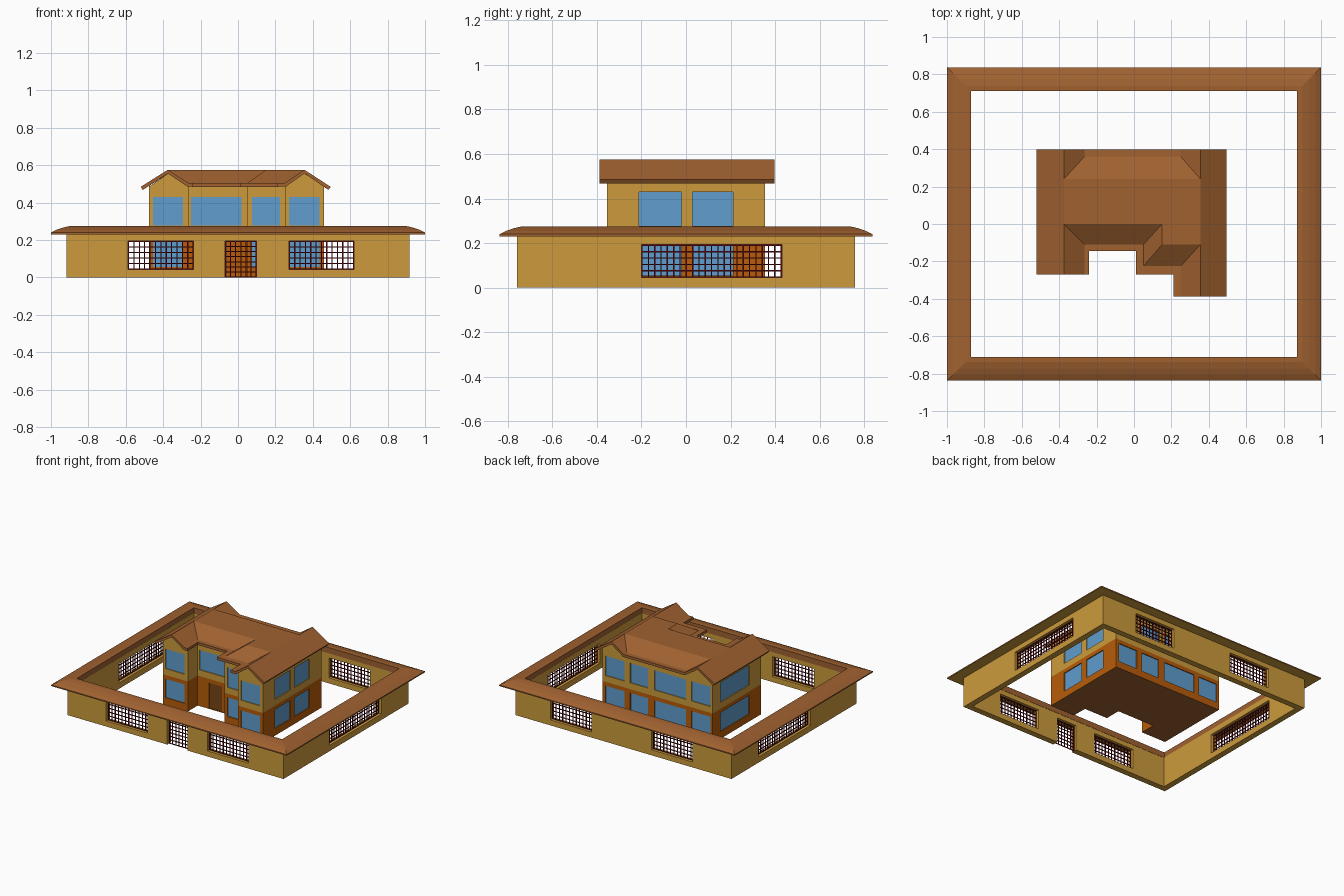
import bpy, bmesh

if "Cube" in bpy.data.objects:
    bpy.data.objects.remove(bpy.data.objects["Cube"])

def material(name, r, g, b):
    m = bpy.data.materials.new(name)
    m.diffuse_color = (r, g, b, 1)
    m.use_nodes = True
    m.node_tree.nodes["Principled BSDF"].inputs["Base Color"].default_value = m.diffuse_color
    return m

TAN = material("tan_plaster", 0.61, 0.33, 0.045)
ROOF = material("brown_roof", 0.35, 0.12, 0.03)
ORANGE = material("orange_plaster", 0.48, 0.11, 0.003)
GLASS = material("blue_glass", 0.115, 0.34, 0.62)
IRON = material("maroon_iron", 0.10, 0.002, 0.006)
DOOR = material("dark_wood", 0.19, 0.06, 0.008)

def finish(name, bm, *mats, rule=None, normals=True):
    if normals:
        bmesh.ops.recalc_face_normals(bm, faces=bm.faces)
    bm.normal_update()
    if rule:
        for f in bm.faces:
            f.material_index = rule(f)
    me = bpy.data.meshes.new(name)
    bm.to_mesh(me)
    bm.free()
    for m in mats:
        me.materials.append(m)
    ob = bpy.data.objects.new(name, me)
    bpy.context.collection.objects.link(ob)
    return ob

def box(bm, lo, hi):
    v = bmesh.ops.create_cube(bm, size=1)["verts"]
    for p in v:
        p.co = [(lo[i] + hi[i]) / 2 + p.co[i] * (hi[i] - lo[i]) for i in range(3)]

def panel(bm, axis, at, t0, t1, a0, a1, z0, z1):
    """Box lying on a wall: axis is the wall normal, t0..t1 is measured along it."""
    n0, n1 = sorted((at + t0, at + t1))
    if axis == "x":
        box(bm, (n0, a0, z0), (n1, a1, z1))
    else:
        box(bm, (a0, n0, z0), (a1, n1, z1))

def prism(bm, pts, vec):
    f = bm.faces.new([bm.verts.new(p) for p in pts])
    r = bmesh.ops.extrude_face_region(bm, geom=[f], use_keep_orig=True)
    bmesh.ops.translate(bm, vec=vec, verts=[e for e in r["geom"] if isinstance(e, bmesh.types.BMVert)])

def rect_ring(bm, profile, hx, hy):
    """Sweep a closed (inset, z) profile around a rectangle."""
    rings = []
    for d, z in profile:
        rings.append([bm.verts.new((sx * (hx - d), sy * (hy - d), z))
                      for sx, sy in ((-1, -1), (1, -1), (1, 1), (-1, 1))])
    for i, r in enumerate(rings):
        s = rings[(i + 1) % len(rings)]
        for j in range(4):
            k = (j + 1) % 4
            bm.faces.new((r[j], r[k], s[k], s[j]))

def cut(ob, cutter):
    m = ob.modifiers.new("openings", "BOOLEAN")
    m.operation = "DIFFERENCE"
    m.solver = "EXACT"
    m.object = cutter

def hide(ob):
    ob.hide_render = True
    ob.hide_viewport = True

# ---- Perimeter wall with openings and grilles
WX, WY, T = 0.917, 0.758, 0.046
openings = [("y", -WY, -0.07, 0.10, 0.0, 0.195)]
for s in (-1, 1):
    openings += [("y", s * WY, -0.588, -0.237, 0.042, 0.195),
                 ("y", s * WY, 0.272, 0.62, 0.042, 0.195),
                 ("x", s * WX, -0.2, 0.43, 0.045, 0.193)]

bm = bmesh.new()
rect_ring(bm, [(0, 0), (0, 0.235), (T, 0.235), (T, 0)], WX, WY)
wall = finish("perimeter_wall", bm, TAN)

bm = bmesh.new()
for ax, at, a0, a1, z0, z1 in openings:
    panel(bm, ax, at, -0.07, 0.07, a0, a1, z0 if z0 else -0.02, z1)
wall_cutter = finish("wall_opening_cutter", bm, TAN)
hide(wall_cutter)
cut(wall, wall_cutter)

bm = bmesh.new()
B = 0.0028
for ax, at, a0, a1, z0, z1 in openings:
    mid = at - T / 2 * (1 if at > 0 else -1)
    na, nz = round((a1 - a0) / 0.0285), round((z1 - z0) / 0.0285)
    for i in range(na + 1):
        c = a0 + B + (a1 - a0 - 2 * B) * i / na
        panel(bm, ax, mid, -B, B, c - B, c + B, z0, z1)
    for i in range(nz + 1):
        c = z0 + B + (z1 - z0 - 2 * B) * i / nz
        panel(bm, ax, mid, -B * 0.9, B * 0.9, a0, a1, c - B, c + B)
finish("wall_grilles", bm, IRON)

# Curved coping on the wall, plaster underneath
bm = bmesh.new()
rect_ring(bm, [(0, 0.231), (0, 0.24), (0.03, 0.255), (0.065, 0.267), (0.1, 0.275),
               (0.128, 0.275), (0.128, 0.231)], 1.0, 0.838)
finish("wall_coping", bm, ROOF, TAN, rule=lambda f: 1 if f.normal.z < -0.5 else 0)

# ---- House storeys from one footprint
PLAN = [(-0.475, -0.23), (-0.265, -0.23), (-0.265, -0.11), (0.05, -0.11), (0.05, -0.235),
        (0.25, -0.235), (0.25, -0.355), (0.46, -0.355), (0.46, 0.355), (-0.475, 0.355)]
FLOOR, TOP = 0.23, 0.49

bm = bmesh.new()
prism(bm, [(x, y, 0) for x, y in PLAN], (0, 0, FLOOR))
lower = finish("ground_storey", bm, ORANGE, ROOF, rule=lambda f: 1 if f.normal.z < -0.5 else 0)
bm = bmesh.new()
prism(bm, [(x, y, FLOOR) for x, y in PLAN], (0, 0, TOP - FLOOR))
upper = finish("upper_storey", bm, TAN)

# Triangular gable walls
bm = bmesh.new()
for x0, xm, x1, y in ((-0.475, -0.375, -0.265, -0.23), (0.25, 0.355, 0.46, -0.355)):
    prism(bm, [(x0, y, 0.485), (xm, y, 0.556), (x1, y, 0.485)], (0, 0.355 - y, 0))
finish("gable_walls", bm, TAN)

# ---- House windows: pockets cut in the walls with glass plates
spans = [("y", 0.355, 1, -0.25, 0.02)]
for y, a0, a1 in ((-0.23, -0.455, -0.295), (-0.235, 0.075, 0.225), (-0.355, 0.272, 0.435)):
    spans += [("y", y, -1, a0, a1), ("y", 0.355, 1, a0, a1)]
spans += [("x", 0.46, 1, -0.21, -0.02), ("x", 0.46, 1, 0.03, 0.21), ("x", -0.475, -1, -0.09, 0.26)]
windows = [s + z for s in spans for z in ((0.055, 0.2), (0.278, 0.43))]
windows.append(("y", -0.11, -1, -0.25, 0.02, 0.278, 0.43))
doors = [("y", -0.11, -1, -0.17, -0.06, 0.004, 0.2)]

bm = bmesh.new()
for ax, at, s, a0, a1, z0, z1 in windows + doors:
    panel(bm, ax, at, -0.012 * s, 0.015 * s, a0, a1, z0, z1)
pocket = finish("window_pocket_cutter", bm, TAN)
hide(pocket)
cut(lower, pocket)
cut(upper, pocket)

for name, items, mat in (("window_glass", windows, GLASS), ("house_door", doors, DOOR)):
    bm = bmesh.new()
    for ax, at, s, a0, a1, z0, z1 in items:
        panel(bm, ax, at, -0.014 * s, -0.007 * s, a0, a1, z0, z1)
    finish(name, bm, mat)

# ---- Roof: two gables joined by a flat-topped hipped middle
H, L, E = 0.576, 0.505, 0.485
XS = (-0.52, -0.375, -0.265, -0.24, 0.01, 0.05, 0.15, 0.21, 0.25, 0.355, 0.495)
YS = (-0.388, -0.27, -0.225, -0.11, 0.0, 0.24, 0.36, 0.397)

def ramp(v):
    return max(0.0, min(1.0, v))

def height(x, y):
    if x <= -0.375:
        return E + (H - E) * (x + 0.52) / 0.145
    if x >= 0.355:
        return E + (H - E) * (0.495 - x) / 0.14
    bay = min(ramp((x - 0.05) / 0.1), ramp((y + 0.225) / 0.115))
    middle = min(ramp((0.36 - y) / 0.12), max(ramp((y + 0.11) / 0.11), bay))
    gables = max(ramp((-0.265 - x) / 0.11), ramp((x - 0.25) / 0.105))
    return L + (H - L) * max(middle, gables)

def front_edge(x):
    return -0.27 if x < -0.24 else -0.11 if x < 0.01 else -0.27 if x < 0.21 else -0.388

bm = bmesh.new()
grid = [[bm.verts.new((x, y, height(x, y))) for y in YS] for x in XS]
for i in range(len(XS) - 1):
    for j in range(len(YS) - 1):
        cx, cy = (XS[i] + XS[i + 1]) / 2, (YS[j] + YS[j + 1]) / 2
        if cy < front_edge(cx):
            continue
        a, b, c, d = grid[i][j], grid[i + 1][j], grid[i + 1][j + 1], grid[i][j + 1]
        h1, h2, hc = (a.co.z + c.co.z) / 2, (b.co.z + d.co.z) / 2, height(cx, cy)
        if abs(h1 - h2) < 1e-4:
            bm.faces.new((a, b, c, d))
        elif abs(h1 - hc) < abs(h2 - hc):      # split along the valley or hip
            bm.faces.new((a, b, c))
            bm.faces.new((a, c, d))
        else:
            bm.faces.new((a, b, d))
            bm.faces.new((b, c, d))
bmesh.ops.delete(bm, geom=[v for v in bm.verts if not v.link_faces], context="VERTS")
roof = finish("house_roof", bm, ROOF, normals=False)
m = roof.modifiers.new("thickness", "SOLIDIFY")
m.thickness = 0.02
m.offset = -1

# Eave over the entrance
bm = bmesh.new()
box(bm, (-0.24, -0.145, L - 0.02), (0.01, -0.11, L))
finish("entrance_eave", bm, ROOF)
